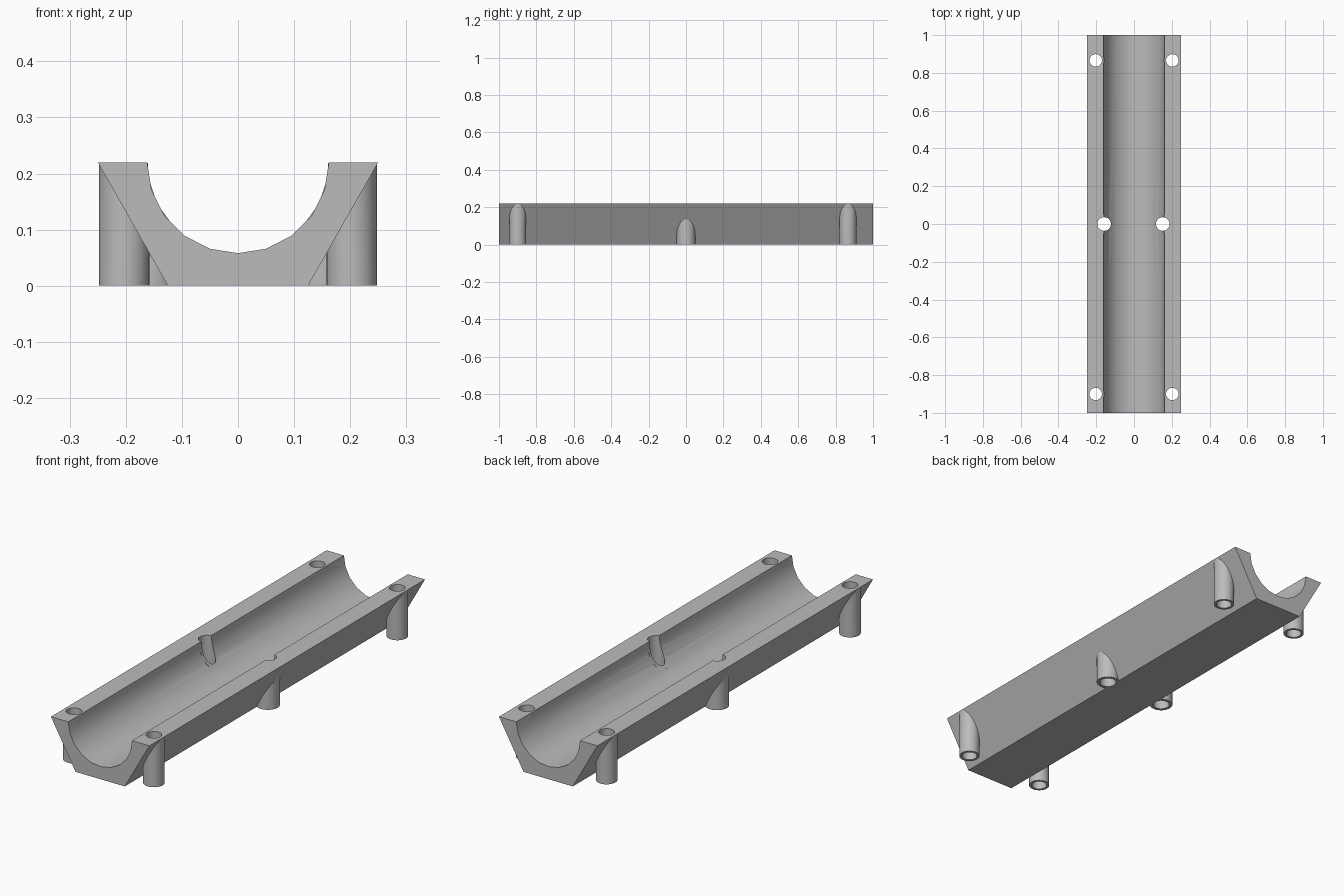
import bpy
import bmesh
from math import sin, cos, pi, radians

cube = bpy.data.objects.get("Cube")
if cube:
    bpy.data.objects.remove(cube)

LENGTH, HEIGHT, GROOVE = 2.0, 0.22, 0.162

grey = bpy.data.materials.new("plain grey")
grey.use_nodes = True
colour = (0.5, 0.5, 0.5, 1)
grey.diffuse_color = colour
grey.node_tree.nodes["Principled BSDF"].inputs["Base Color"].default_value = colour


def prism(name, points, start, end, along_y=False):
    """Extrude a closed outline along z, or along y for an (x, z) outline."""
    bm = bmesh.new()
    place = (lambda a, b, d: (a, d, b)) if along_y else (lambda a, b, d: (a, b, d))
    low = [bm.verts.new(place(a, b, start)) for a, b in points]
    high = [bm.verts.new(place(a, b, end)) for a, b in points]
    bm.faces.new(low)
    bm.faces.new(high)
    for i in range(len(points)):
        j = (i + 1) % len(points)
        bm.faces.new((low[i], low[j], high[j], high[i]))
    bmesh.ops.recalc_face_normals(bm, faces=bm.faces)
    mesh = bpy.data.meshes.new(name)
    bm.to_mesh(mesh)
    bm.free()
    mesh.materials.append(grey)
    obj = bpy.data.objects.new(name, mesh)
    bpy.context.collection.objects.link(obj)
    return obj


def circle(x, y, radius, sides, turn=0.0):
    return [(x + radius * cos(2 * pi * i / sides + turn),
             y + radius * sin(2 * pi * i / sides + turn)) for i in range(sides)]


def combine(target, tool, operation):
    """Apply a boolean and discard the tool."""
    bpy.context.view_layer.objects.active = target
    mod = target.modifiers.new(operation, "BOOLEAN")
    mod.operation, mod.solver, mod.object = operation, "EXACT", tool
    bpy.ops.object.modifier_apply(modifier=mod.name)
    bpy.data.objects.remove(tool)


# Trough: sloping sides with a half-round channel
channel = [(GROOVE * cos(pi * i / 10), HEIGHT - GROOVE * sin(pi * i / 10))
           for i in range(11)]
outline = [(-0.25, HEIGHT), (-0.125, 0), (0.125, 0), (0.25, HEIGHT)] + channel
trough = prism("trough", outline, -LENGTH / 2, LENGTH / 2, along_y=True)

# Screw posts: x, y, outer radius, hole radius
posts = [(x, y, 0.045, 0.033) for x in (-0.203, 0.203) for y in (-0.9, 0.866)]
posts += [(-0.158, 0, 0.05, 0.036), (0.152, 0, 0.05, 0.036)]

for x, y, outer, inner in posts:
    post = prism("screw_post", circle(x, y, outer, 32), 0, HEIGHT - 0.001)
    trim = prism("channel_trim", circle(0, HEIGHT, GROOVE, 20, radians(9)),
                 -1.1, 1.1, along_y=True)
    combine(post, trim, "DIFFERENCE")
    combine(trough, post, "UNION")

# Holes straight through the flanges and posts
for x, y, outer, inner in posts:
    drill = prism("drill", circle(x, y, inner, 32), -0.1, HEIGHT + 0.1)
    combine(trough, drill, "DIFFERENCE")

bpy.ops.object.select_all(action="DESELECT")
trough.select_set(True)
bpy.context.view_layer.objects.active = trough
bpy.ops.object.shade_smooth_by_angle(angle=radians(25))
